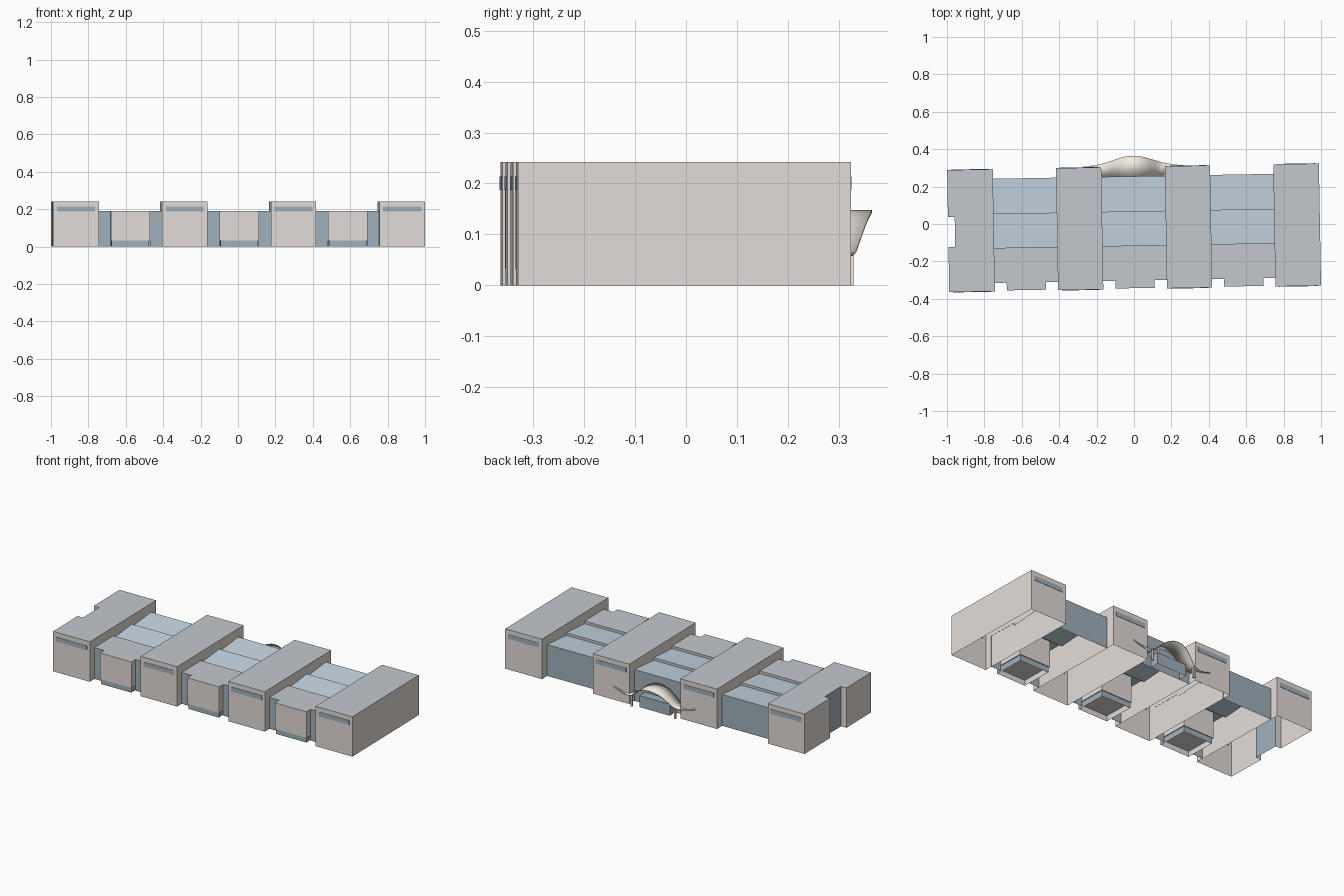
import bpy, bmesh, math
from mathutils import Matrix

if "Cube" in bpy.data.objects:
    bpy.data.objects.remove(bpy.data.objects["Cube"])


def material(name, rgb):
    m = bpy.data.materials.new(name)
    m.diffuse_color = (*rgb, 1)
    m.use_nodes = True
    m.node_tree.nodes["Principled BSDF"].inputs["Base Color"].default_value = m.diffuse_color
    return m


WALL = material("wall_pink_grey", (0.77, 0.72, 0.69))
ROOF = material("roof_grey", (0.55, 0.58, 0.61))
GLASS = material("dark_glass", (0.36, 0.44, 0.51))
SKY = material("skylight_glass", (0.57, 0.68, 0.77))
CREAM = material("canopy_cream", (0.88, 0.82, 0.74))
TURN = Matrix.Rotation(math.radians(1.0), 4, 'Z')   # whole plan sits slightly turned


def finish(name, bm, mats):
    me = bpy.data.meshes.new(name)
    bm.to_mesh(me)
    bm.free()
    for m in mats:
        me.materials.append(m)
    ob = bpy.data.objects.new(name, me)
    bpy.context.collection.objects.link(ob)
    ob.matrix_world = TURN
    return ob


def prism(name, pts, z0, z1, side, top=None, bottom=None, glass_edges=()):
    """Upright shell over a counter-clockwise outline; caps only where a material is given."""
    bm = bmesh.new()
    lo = [bm.verts.new((x, y, z0)) for x, y in pts]
    hi = [bm.verts.new((x, y, z1)) for x, y in pts]
    n = len(pts)
    for i in range(n):
        j = (i + 1) % n
        f = bm.faces.new((lo[i], lo[j], hi[j], hi[i]))
        f.material_index = 3 if i in glass_edges else 0
    if top:
        bm.faces.new(hi).material_index = 1
    if bottom:
        bm.faces.new(lo[::-1]).material_index = 2
    return finish(name, bm, [side, top or side, bottom or side, GLASS])


def rect(x0, x1, y0, y1):
    return [(x0, y0), (x1, y0), (x1, y1), (x0, y1)]


def face(name, verts, mat):
    bm = bmesh.new()
    bm.faces.new([bm.verts.new(v) for v in verts])
    return finish(name, bm, [mat])


def pane(name, x0, x1, y, z0, z1, mat, back=False):
    v = [(x0, y, z0), (x1, y, z0), (x1, y, z1), (x0, y, z1)]
    return face(name, v[::-1] if back else v, mat)


FRONT, BACK, HIGH, LOW = -0.347, 0.306, 0.242, 0.19

# Four tall blocks, the left one with a glazed full-height notch
for k, (x0, x1) in enumerate([(-0.994, -0.75), (-0.412, -0.17), (0.17, 0.412), (0.75, 0.994)]):
    outline, glazed = rect(x0, x1, FRONT, BACK), ()
    if k == 0:
        n = x0 + 0.036
        outline += [(x0, 0.055), (n, 0.055), (n, -0.105), (x0, -0.105)]
        glazed = (5,)
    prism(f"tall_block_{k + 1}", outline, 0, HIGH, WALL, ROOF, None, glazed)
    # Strip windows at both ends
    for end, y in (("front", FRONT), ("back", BACK)):
        prism(f"strip_window_{end}_{k + 1}", rect(x0 + 0.02, x1 - 0.02, y - 0.002, y + 0.002),
              0.187, 0.214, GLASS, GLASS, GLASS)

# Three low links between the blocks
R0, R1, R2, RECESS, BAY = -0.115, 0.068, 0.255, -0.302, -0.343
for k, cx in enumerate((-0.581, 0.0, 0.581)):
    a, b = cx - 0.17, cx + 0.17
    p, q = cx - 0.105, cx + 0.105
    # T-shaped flat roof over the front part
    t = [(a, RECESS), (p, RECESS), (p, BAY), (q, BAY), (q, RECESS), (b, RECESS), (b, R0), (a, R0)]
    face(f"link_roof_{k + 1}", [(x, y, LOW) for x, y in t], ROOF)
    # Projecting bay raised on a glazed base
    prism(f"bay_{k + 1}", rect(p, q, BAY, -0.14), 0.032, LOW, WALL, None, WALL)
    prism(f"bay_base_{k + 1}", rect(p + 0.005, q - 0.005, BAY + 0.006, -0.145), 0, 0.032, GLASS)
    prism(f"bay_base_lining_{k + 1}", rect(p + 0.008, q - 0.008, BAY + 0.009, -0.148), 0, 0.031, WALL)
    # Recessed glass beside the bay, and the rear glass wall
    pane(f"side_glass_left_{k + 1}", a, p, RECESS, 0, LOW, GLASS)
    pane(f"side_glass_right_{k + 1}", q, b, RECESS, 0, LOW, GLASS)
    pane(f"rear_glass_{k + 1}", a, b, R2, 0, LOW, GLASS, True)
    # Sawtooth skylights rising to the rear, with a small upstand before each
    for s, (y0, y1) in enumerate(((R0, R1), (R1, R2))):
        zl = LOW - 0.016
        pane(f"skylight_step_{k + 1}_{s + 1}", a, b, y0, zl, LOW, ROOF, True)
        face(f"skylight_{k + 1}_{s + 1}",
             [(a, y0, zl), (b, y0, zl), (b, y1, LOW), (a, y1, LOW)], SKY)

# Entrance canopy at the rear: bell-shaped arch with upswept wings
half = [(0, .145), (.02, .144), (.04, .139), (.06, .131), (.08, .118), (.1, .102), (.12, .084),
        (.14, .068), (.165, .06), (.2, .063), (.235, .071), (.27, .082)]
profile = [(-x, z) for x, z in half[:0:-1]] + half
bm = bmesh.new()
rows = []
for x, z in profile:
    lip = BACK + 0.002 + 0.057 * math.exp(-(x / 0.15) ** 2)
    inner = R2 if abs(x) < 0.166 else BACK + 0.001
    rows.append((bm.verts.new((x, inner, z)), bm.verts.new((x, lip, z))))
for (a, b), (c, d) in zip(rows, rows[1:]):
    bm.faces.new((a, c, d, b))
canopy = finish("entrance_canopy", bm, [CREAM])
mod = canopy.modifiers.new("thickness", 'SOLIDIFY')
mod.thickness = 0.005
mod.offset = 0
bpy.context.view_layer.objects.active = canopy
canopy.select_set(True)
bpy.ops.object.shade_smooth_by_angle(angle=math.radians(30))

# Canopy posts and glazed entrance lobby
for side in (-1, 1):
    prism(f"canopy_post_{'left' if side < 0 else 'right'}",
          rect(side * 0.145 - 0.005, side * 0.145 + 0.005, 0.314, 0.326), 0, 0.064, CREAM, CREAM, CREAM)
prism("entrance_lobby", rect(-0.1, 0.1, R2, 0.308), 0, 0.07, GLASS, GLASS)
